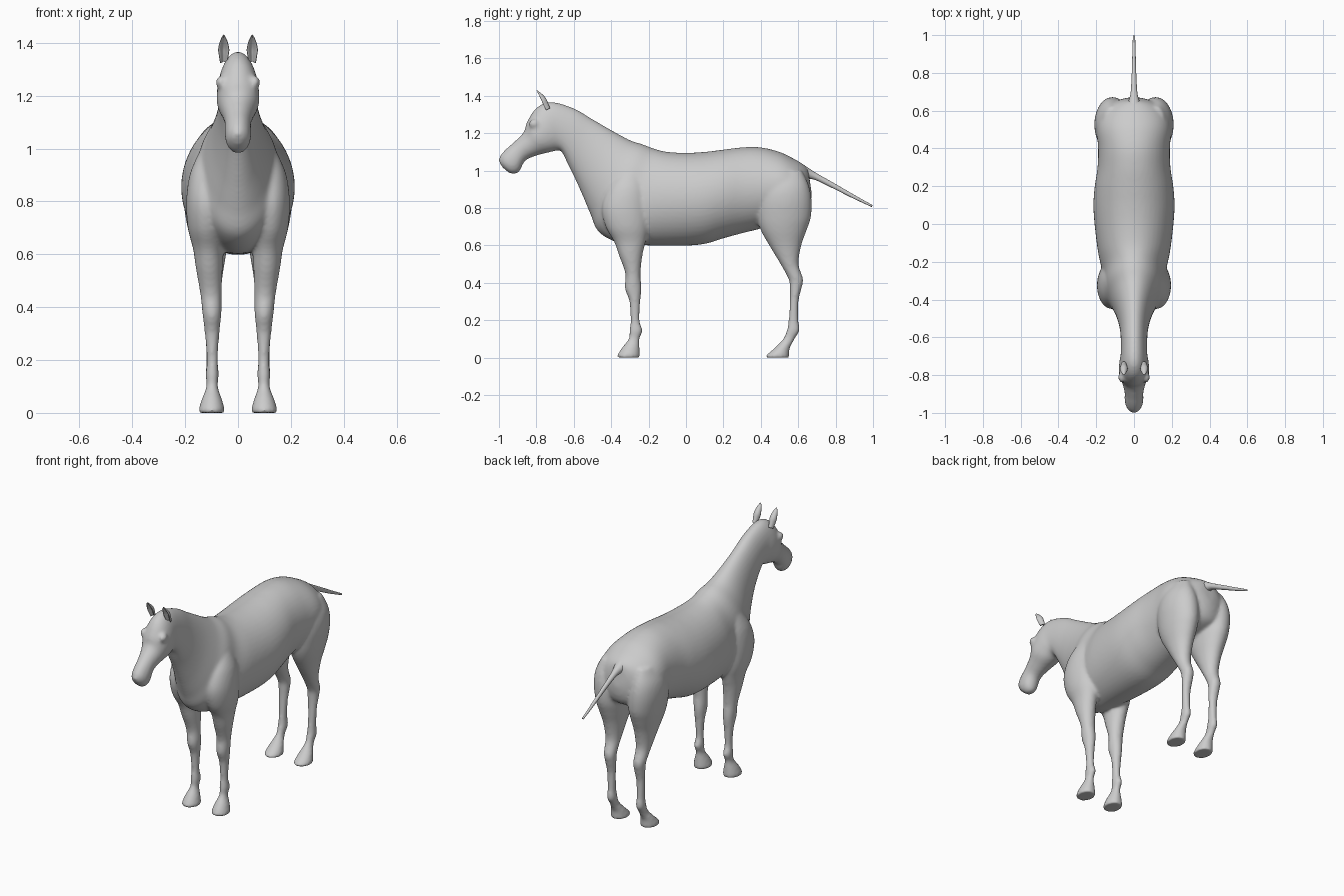
import bpy, bmesh, math
from mathutils import Vector


def spline(rows, steps):
    # Catmull-Rom interpolation of section rows
    out = []
    for i in range(len(rows) - 1):
        p = [rows[max(0, min(len(rows) - 1, i + k))] for k in (-1, 0, 1, 2)]
        for s in range(steps):
            t = s / steps
            out.append([0.5 * (2 * b + (c - a) * t + (2 * a - 5 * b + 4 * c - d) * t * t
                               + (3 * b - a - 3 * c + d) * t ** 3) for a, b, c, d in zip(*p)])
    return out + [list(rows[-1])]


def loft(name, rows, ring, steps=5, n=32):
    bm = bmesh.new()
    prev = None
    rings = []
    for row in spline(rows, steps):
        rings.append([bm.verts.new(ring(row, 2 * math.pi * k / n)) for k in range(n)])
    for a, b in zip(rings, rings[1:]):
        for k in range(n):
            bm.faces.new((a[k], a[(k + 1) % n], b[(k + 1) % n], b[k]))
    bm.faces.new(rings[0])
    bm.faces.new(rings[-1])
    bmesh.ops.recalc_face_normals(bm, faces=bm.faces)
    me = bpy.data.meshes.new(name)
    bm.to_mesh(me)
    bm.free()
    me.shade_smooth()
    ob = bpy.data.objects.new(name, me)
    bpy.context.collection.objects.link(ob)
    return ob


def trunk_ring(r, a):
    # row: top y, top z, bottom y, bottom z, half width
    yt, zt, yb, zb, w = r
    c, u = Vector((0, (yt + yb) / 2, (zt + zb) / 2)), Vector((0, (yt - yb) / 2, (zt - zb) / 2))
    return c + u * math.sin(a) + Vector((w * math.cos(a), 0, 0))


def leg_ring(side):
    # row: z, front y, back y, inner x, outer x
    def ring(r, a):
        z, y0, y1, x0, x1 = r
        return Vector((side * ((x0 + x1) / 2 + (x1 - x0) / 2 * math.cos(a)),
                       (y0 + y1) / 2 + (y1 - y0) / 2 * math.sin(a), z))
    return ring


head = [(-1.003, 1.055, -.98, 1.015, .018), (-.99, 1.085, -.935, .983, .042),
        (-.96, 1.118, -.893, .993, .05), (-.92, 1.152, -.86, 1.052, .05),
        (-.868, 1.205, -.80, 1.08, .064), (-.85, 1.26, -.73, 1.098, .08),
        (-.80, 1.335, -.675, 1.108, .078), (-.72, 1.367, -.655, 1.085, .07),
        (-.60, 1.333, -.63, 1.03, .07)]
body = [(-.50, 1.275, -.595, .96, .076), (-.40, 1.217, -.55, .86, .095),
        (-.30, 1.163, -.51, .765, .125), (-.23, 1.14, -.465, .67, .155),
        (-.17, 1.117, -.35, .61, .165), (-.10, 1.10, -.2, .60, .19),
        (0, 1.095, -.02, .598, .208), (.1, 1.10, .1, .608, .215),
        (.2, 1.112, .2, .638, .208), (.3, 1.124, .3, .665, .193),
        (.4, 1.124, .4, .69, .19), (.5, 1.10, .5, .72, .197),
        (.57, 1.067, .58, .74, .182), (.62, 1.038, .64, .77, .14),
        (.65, 1.01, .665, .82, .075), (.66, .96, .672, .88, .03)]
front_leg = [(.98, -.36, -.24, .08, .15), (.9, -.42, -.21, .05, .183), (.8, -.45, -.2, .04, .196),
             (.7, -.43, -.2, .045, .19), (.62, -.385, -.215, .055, .17), (.55, -.36, -.232, .058, .16),
             (.45, -.325, -.243, .062, .143), (.37, -.327, -.238, .063, .134),
             (.3, -.303, -.244, .07, .126), (.2, -.297, -.248, .076, .118),
             (.145, -.303, -.232, .072, .123), (.1, -.308, -.248, .076, .12),
             (.05, -.345, -.248, .06, .138), (.012, -.368, -.246, .05, .149), (0, -.368, -.246, .05, .149)]
hind_leg = [(1.0, .44, .62, .08, .16), (.92, .40, .657, .04, .2), (.84, .38, .672, .022, .21),
            (.75, .38, .668, .022, .2), (.68, .40, .645, .03, .186), (.6, .445, .617, .045, .165),
            (.5, .505, .602, .06, .145), (.42, .548, .627, .064, .135), (.37, .555, .618, .066, .13),
            (.3, .555, .602, .072, .125), (.2, .548, .602, .076, .12), (.145, .538, .607, .072, .123),
            (.1, .518, .582, .076, .12), (.05, .472, .555, .06, .138),
            (.012, .428, .552, .05, .149), (0, .428, .552, .05, .149)]

# Trunk, legs and brows, merged into one skin
parts = [loft("horse_body", head + body, trunk_ring, n=48)]
for s in (-1, 1):
    parts.append(loft("front_leg", front_leg, leg_ring(s)))
    parts.append(loft("hind_leg", hind_leg, leg_ring(s)))
    bpy.ops.mesh.primitive_uv_sphere_add(radius=1, location=(s * .064, -.812, 1.25))
    brow = bpy.context.object
    brow.scale = (.02, .028, .026)
    parts.append(brow)
bpy.ops.object.select_all(action='DESELECT')
for p in parts:
    p.select_set(True)
bpy.context.view_layer.objects.active = parts[0]
bpy.ops.object.join()
horse = bpy.context.object
rm = horse.modifiers.new("merge", 'REMESH')
rm.mode = 'VOXEL'
rm.voxel_size = .009
rm.use_smooth_shade = True
sm = horse.modifiers.new("soften", 'SMOOTH')
sm.factor = .5
sm.iterations = 9

# Tail
loft("tail", [(.60, 1.05, .61, .95, .05), (.65, 1.017, .64, .955, .032), (.70, .985, .69, .95, .018),
              (.80, .928, .79, .903, .012), (.90, .87, .892, .852, .009), (.998, .815, .994, .805, .006)],
     trunk_ring, n=16)


def ear_ring(side):
    # row: centre y, z, half width, half depth; front is scooped
    def ring(r, a):
        y, z, w, d = r
        f = math.sin(a)
        dy = d * f if f > 0 else d * .55 * -f * (1 - 2 * abs(math.cos(a)))
        return Vector((side * (.054 + w * math.cos(a)), y + dy, z + dy * .5))
    return ring


# Ears
for s, label in ((-1, "right"), (1, "left")):
    loft("ear_" + label, [(-.745, 1.325, .014, .018), (-.757, 1.35, .018, .02), (-.768, 1.375, .021, .02),
                          (-.781, 1.40, .016, .014), (-.793, 1.42, .008, .006), (-.798, 1.43, .001, .001)],
         ear_ring(s), n=24)
